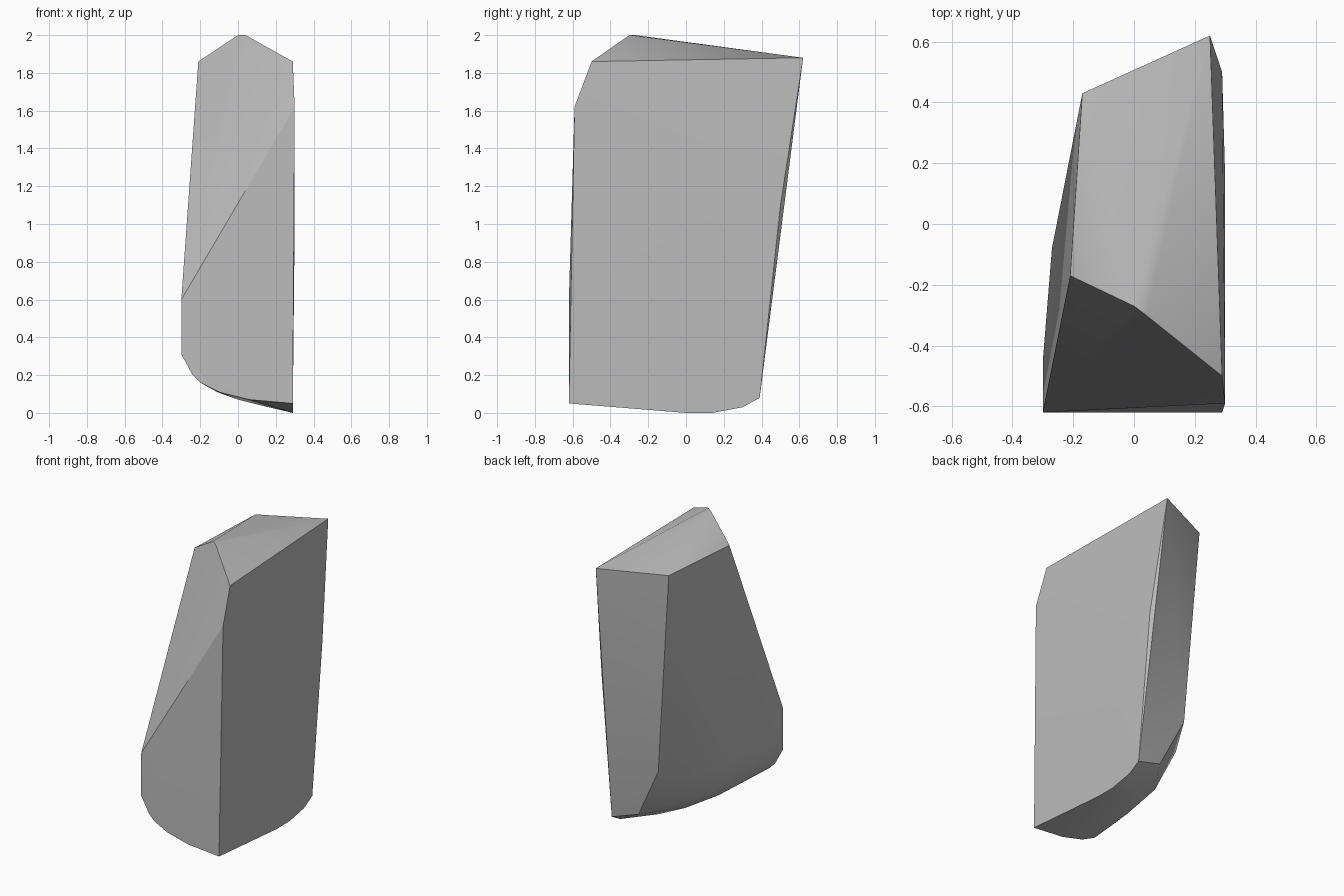
import bpy
import bmesh
import math

# Remove the default cube only
default_cube = bpy.data.objects.get("Cube")
if default_cube:
    bpy.data.objects.remove(default_cube, do_unlink=True)


def make_material(name, colour):
    material = bpy.data.materials.new(name)
    material.use_nodes = True
    material.diffuse_color = colour
    shader = next(n for n in material.node_tree.nodes if n.type == "BSDF_PRINCIPLED")
    shader.inputs["Base Color"].default_value = colour
    shader.inputs["Roughness"].default_value = 0.9
    return material


def hull_object(name, points, material):
    """Wrap corner points in a convex shell, as a chipped stone."""
    bm = bmesh.new()
    for point in points:
        bm.verts.new(point)
    hull = bmesh.ops.convex_hull(bm, input=bm.verts[:])
    unused = {v for v in hull["geom_interior"] if isinstance(v, bmesh.types.BMVert)}
    bmesh.ops.delete(bm, geom=list(unused), context="VERTS")
    bmesh.ops.recalc_face_normals(bm, faces=bm.faces[:])
    mesh = bpy.data.meshes.new(name)
    bm.to_mesh(mesh)
    bm.free()
    mesh.materials.append(material)
    obj = bpy.data.objects.new(name, mesh)
    bpy.context.collection.objects.link(obj)
    return obj


# Slanted crown with a short ridge
crown = [(-.21, -.17, 1.86), (0, -.27, 2), (.04, -.3, 2),
         (.29, -.5, 1.86), (.25, .62, 1.88), (-.17, .43, 1.87)]

# Broad flat side
flat_side = [(.3, -.59, 1.62), (.29, -.62, .05), (.29, 0, 0), (.29, .14, 0),
             (.29, .3, .03), (.29, .39, .08), (.29, .5, 1.1), (.3, .15, 1)]

# Front wall with a rounded lower corner
front_wall = [(-.3, -.62, .6), (-.3, -.62, .31), (-.24, -.62, .2),
              (-.2, -.62, .16), (-.1, -.62, .11), (.06, -.62, .07)]

# Bulging narrow side and curved underside
bulge = [(-.3, -.45, .4), (-.27, -.08, .45), (-.17, .2, .4), (-.07, .4, .49),
         (.1, .37, .14), (-.17, 0, .22), (-.17, -.4, .15),
         (-.11, -.2, .11), (0, 0, .07), (.12, .12, .04)]

stone_grey = make_material("stone grey", (.5, .5, .5, 1))
rock = hull_object("rock", crown + flat_side + front_wall + bulge, stone_grey)

# Smooth the soft curves, keep the chipped edges sharp
bpy.ops.object.select_all(action="DESELECT")
rock.select_set(True)
bpy.context.view_layer.objects.active = rock
bpy.ops.object.shade_smooth_by_angle(angle=math.radians(30))
